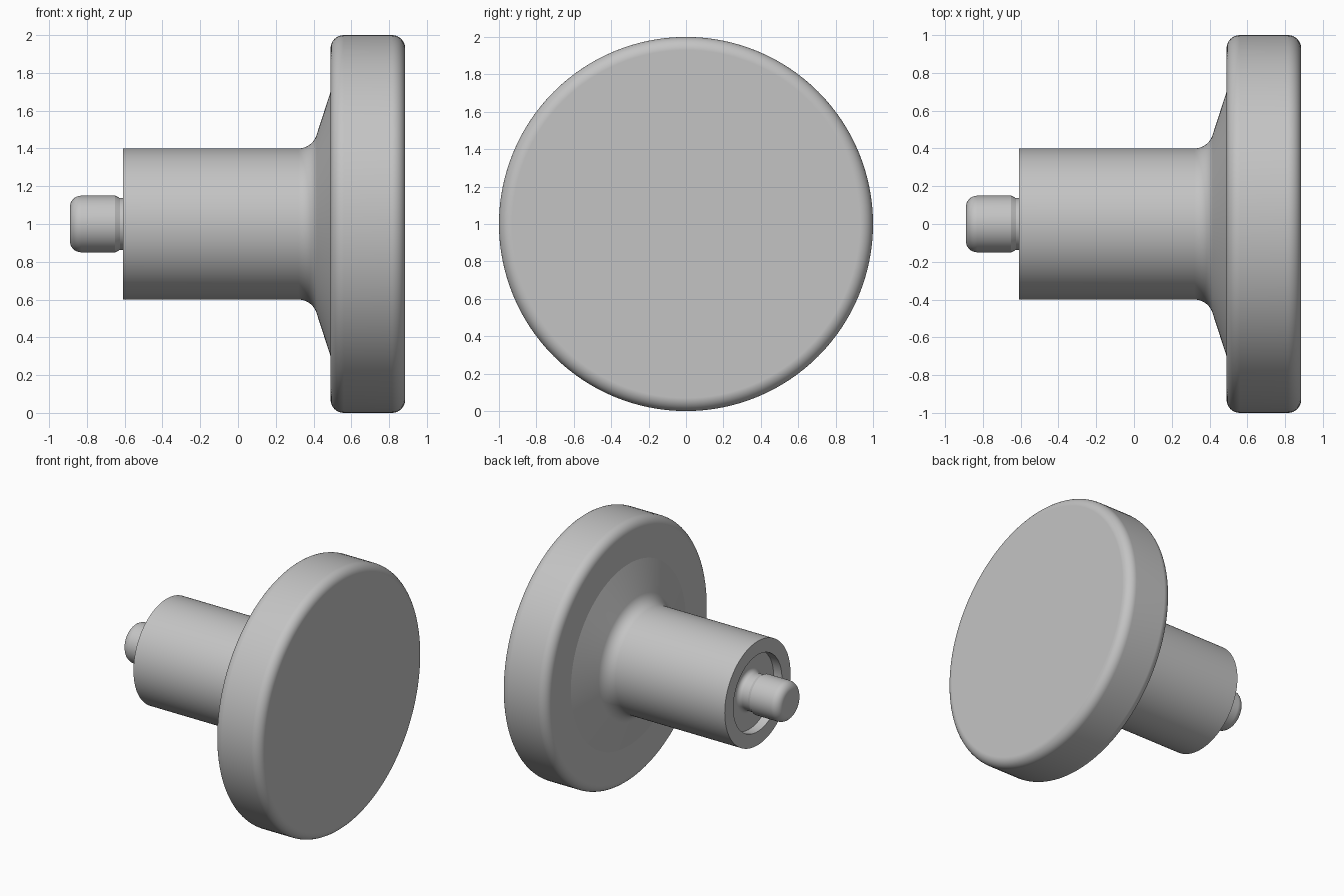
import bpy, bmesh, math
from mathutils import Vector

cube = bpy.data.objects.get("Cube")
if cube:
    bpy.data.objects.remove(cube, do_unlink=True)

grey = bpy.data.materials.new("plain grey")
grey.use_nodes = True
colour = (0.55, 0.55, 0.55, 1)
grey.diffuse_color = colour
grey.node_tree.nodes["Principled BSDF"].inputs["Base Color"].default_value = colour

AXIS_HEIGHT = 1.0


def arc(cx, r, radius, start, end, steps=8):
    """Points (x, radial distance) along a circular fillet, angles in degrees."""
    angles = [math.radians(start + (end - start) * i / steps) for i in range(steps + 1)]
    return [(cx + radius * math.cos(a), r + radius * math.sin(a)) for a in angles]


def lathe(name, profile, segments=128):
    """Turn a profile about the horizontal axis, from the left end outwards."""
    bm = bmesh.new()
    verts = [bm.verts.new((x, 0, r)) for x, r in profile]
    edges = [bm.edges.new(pair) for pair in zip(verts, verts[1:])]
    bmesh.ops.spin(bm, geom=verts + edges, cent=(0, 0, 0), axis=(1, 0, 0),
                   angle=math.tau, steps=segments, use_merge=False)
    bmesh.ops.remove_doubles(bm, verts=bm.verts[:], dist=0.0001)
    bm.normal_update()
    # All profiles run from the low-x end, so the widest face must point outwards
    widest = max(bm.faces, key=lambda f: Vector(f.calc_center_median().yz).length)
    outward = Vector((0, *widest.calc_center_median().yz))
    if widest.normal.dot(outward) < 0:
        bmesh.ops.reverse_faces(bm, faces=bm.faces[:])
    mesh = bpy.data.meshes.new(name)
    bm.to_mesh(mesh)
    bm.free()
    mesh.materials.append(grey)
    obj = bpy.data.objects.new(name, mesh)
    obj.location.z = AXIS_HEIGHT
    bpy.context.collection.objects.link(obj)
    bpy.ops.object.select_all(action="DESELECT")
    obj.select_set(True)
    bpy.context.view_layer.objects.active = obj
    bpy.ops.object.shade_smooth_by_angle(angle=math.radians(15))
    weighted = obj.modifiers.new("even_flats", "WEIGHTED_NORMAL")
    weighted.keep_sharp = True
    return obj


# Round head with rolled rims, flat outer face
lathe("knob_head",
      [(0.49, 0.70)]
      + arc(0.56, 0.93, 0.07, 180, 90)
      + arc(0.815, 0.93, 0.07, 90, 0)
      + [(0.885, 0)])

# Hollow-ended stem: recess floor, recess wall, rim, barrel, flared root
lathe("stem",
      [(-0.54, 0.17), (-0.54, 0.295), (-0.61, 0.295), (-0.61, 0.40)]
      + arc(0.32, 0.50, 0.10, -90, -18.4)
      + [(0.49, 0.70)])

# Pin with rounded tip, narrow neck and filleted foot
lathe("pin",
      [(-0.89, 0)]
      + arc(-0.83, 0.09, 0.06, 180, 90)
      + [(-0.65, 0.15), (-0.625, 0.137)]
      + arc(-0.573, 0.17, 0.033, -90, 0))
